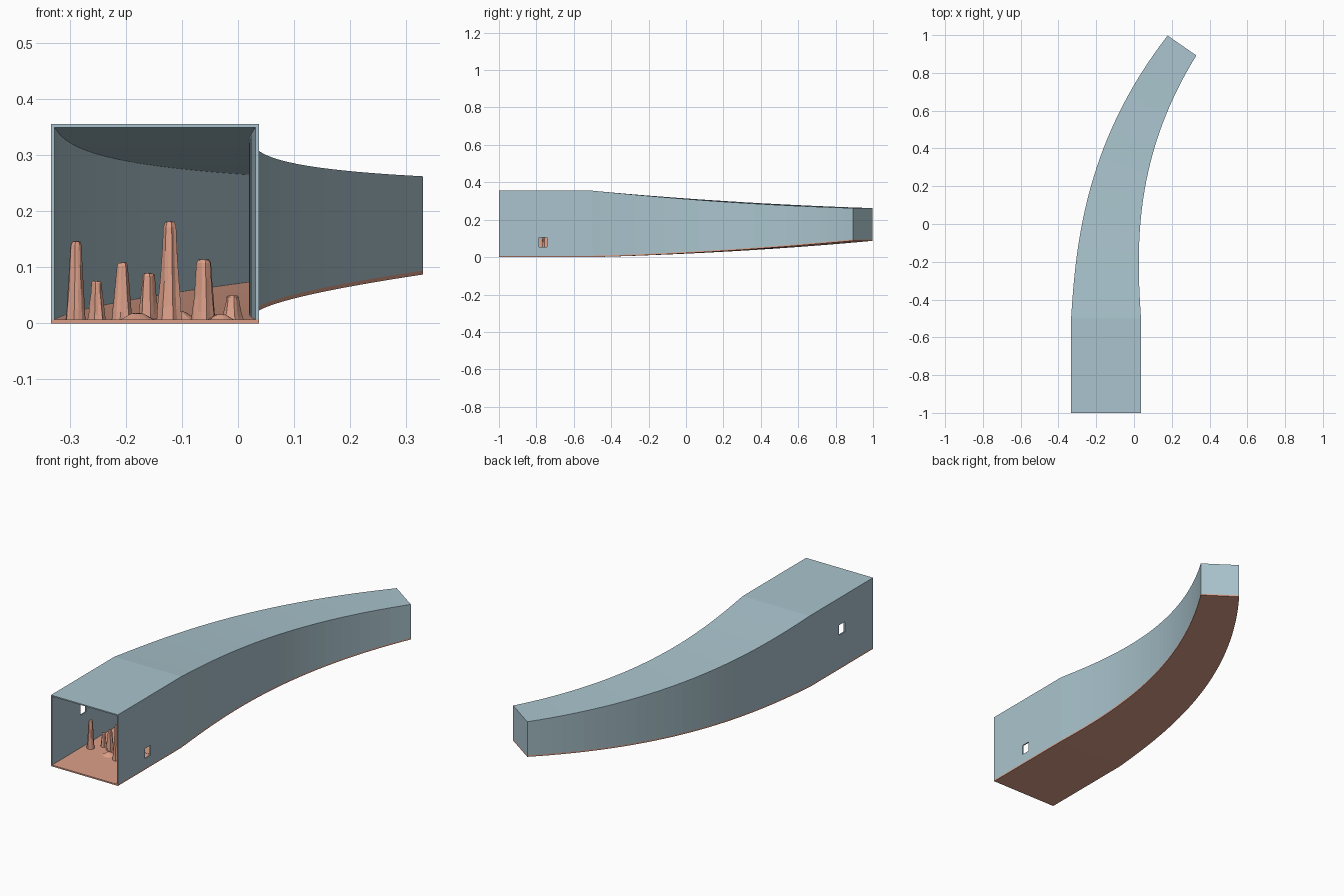
import bpy, bmesh, math, random
from mathutils import Vector

if "Cube" in bpy.data.objects:
    bpy.data.objects.remove(bpy.data.objects["Cube"])

random.seed(4)


def material(name, rgb):
    m = bpy.data.materials.new(name)
    m.diffuse_color = (*rgb, 1)
    m.use_nodes = True
    m.node_tree.nodes["Principled BSDF"].inputs["Base Color"].default_value = m.diffuse_color
    return m


SHELL = material("pale blue grey", (0.40, 0.55, 0.61))
CLAY = material("salmon clay", (0.72, 0.35, 0.25))
WALL, FLOOR = 0.006, 0.007


def finish(bm, name, mat):
    bmesh.ops.recalc_face_normals(bm, faces=bm.faces)
    me = bpy.data.meshes.new(name)
    bm.to_mesh(me)
    bm.free()
    me.materials.append(mat)
    ob = bpy.data.objects.new(name, me)
    bpy.context.collection.objects.link(ob)
    return ob


def station(u):
    """Centre, sideways direction, half width, bottom and top of the tunnel."""
    if u < 0:
        c, slope, u = Vector((-0.148, -1, 0)), 0, 0
    else:
        c = Vector((-0.148 + 0.402 * u ** 2.5, -0.5 + 1.445 * u, 0))
        slope = 0.402 * 2.5 * u ** 1.5 / 1.445
    side = Vector((1, -slope, 0)).normalized()
    bottom = 0.04 * u + 0.047 * u * u
    return c, side, 0.185 - 0.0925 * u, bottom, bottom + 0.355 - 0.18 * u


STATIONS = [station(-1)] + [station(i / 32) for i in range(33)]


def skin(rings, name, mat):
    """Join closed rings of points into a capped solid."""
    bm = bmesh.new()
    vs = [[bm.verts.new(p) for p in r] for r in rings]
    n = len(vs[0])
    for a, b in zip(vs, vs[1:]):
        for i in range(n):
            j = (i + 1) % n
            bm.faces.new((a[i], a[j], b[j], b[i]))
    bm.faces.new(vs[0])
    bm.faces.new(vs[-1])
    return finish(bm, name, mat)


def sweep(name, mat, section):
    """Sweep a rectangle, given as (s0, s1, z0, z1), along the tunnel."""
    rings = []
    for c, side, hw, zb, zt in STATIONS:
        s0, s1, z0, z1 = section(hw, zb, zt)
        rings.append([c + side * s + Vector((0, 0, z))
                      for s, z in ((s0, z0), (s1, z0), (s1, z1), (s0, z1))])
    return skin(rings, name, mat)


# Tunnel shell
sweep("floor", CLAY, lambda w, b, t: (-w, w, b, b + FLOOR))
sweep("ceiling", SHELL, lambda w, b, t: (-w + WALL, w - WALL, t - WALL, t))
left = sweep("left_wall", SHELL, lambda w, b, t: (-w, -w + WALL, b + FLOOR, t))
right = sweep("right_wall", SHELL, lambda w, b, t: (w - WALL, w, b + FLOOR, t))

# Closed far end
c, side, hw, zb, zt = STATIONS[-1]
out = Vector((-side.y, side.x, 0))
skin([[c + side * s + out * d + Vector((0, 0, z)) for s, z in
       ((-hw + WALL, zb + FLOOR), (hw - WALL, zb + FLOOR),
        (hw - WALL, zt - WALL), (-hw + WALL, zt - WALL))]
      for d in (-0.006, 0)], "end_cap", SHELL)


# Small window in each side wall
def cut_window(wall, x, y, z):
    bm = bmesh.new()
    bmesh.ops.create_cube(bm, size=1)
    for v in bm.verts:
        v.co = Vector((x + v.co.x * 0.05, y + v.co.y * 0.044, z + v.co.z * 0.05))
    cutter = finish(bm, "window_cutter", SHELL)
    cutter.hide_render = True
    mod = wall.modifiers.new("window", "BOOLEAN")
    mod.operation, mod.solver, mod.object = "DIFFERENCE", "EXACT", cutter
    bpy.context.view_layer.objects.active = wall
    bpy.ops.object.modifier_apply(modifier=mod.name)
    bpy.data.objects.remove(cutter)


cut_window(left, -0.33, -0.755, 0.195)
cut_window(right, 0.034, -0.765, 0.08)


# Rough tapering rock column standing on the floor
def rock(name, x, y, h, r0, r1, levels):
    n = 14
    ridge = [random.uniform(0.86, 1.12) for _ in range(n)]
    rings = []
    for f in levels:
        r = r1 + (r0 - r1) * (1 - f) ** 1.3
        if f == 1:
            r *= 0.75
        ring = []
        for i in range(n):
            a = 2 * math.pi * i / n
            k = r * ridge[i] * random.uniform(0.95, 1.05)
            z = FLOOR - 0.003 + (h - FLOOR + 0.003) * f
            if f > 0.9:
                z -= random.uniform(0, 0.02) * h
            ring.append((x + k * math.cos(a), y + k * math.sin(a), z))
        rings.append(ring)
    return skin(rings, name, CLAY)


COLUMNS = [(-0.288, -0.75, 0.147, 0.018, 0.010), (-0.252, -0.70, 0.076, 0.015, 0.008),
           (-0.206, -0.715, 0.109, 0.018, 0.009), (-0.160, -0.68, 0.090, 0.018, 0.011),
           (-0.121, -0.78, 0.182, 0.022, 0.011), (-0.061, -0.75, 0.114, 0.022, 0.013),
           (-0.010, -0.77, 0.050, 0.019, 0.010)]
for i, col in enumerate(COLUMNS):
    rock(f"rock_column_{i + 1}", *col, (0, 0.15, 0.4, 0.7, 0.95, 1))

# Low mounds between the columns
for i, (x, y, h, r) in enumerate([(-0.18, -0.76, 0.018, 0.035), (-0.11, -0.70, 0.022, 0.045),
                                  (-0.06, -0.68, 0.020, 0.040), (-0.03, -0.80, 0.016, 0.030)]):
    rock(f"mound_{i + 1}", x, y, h, r, r * 0.35, (0, 0.4, 0.8, 1))
